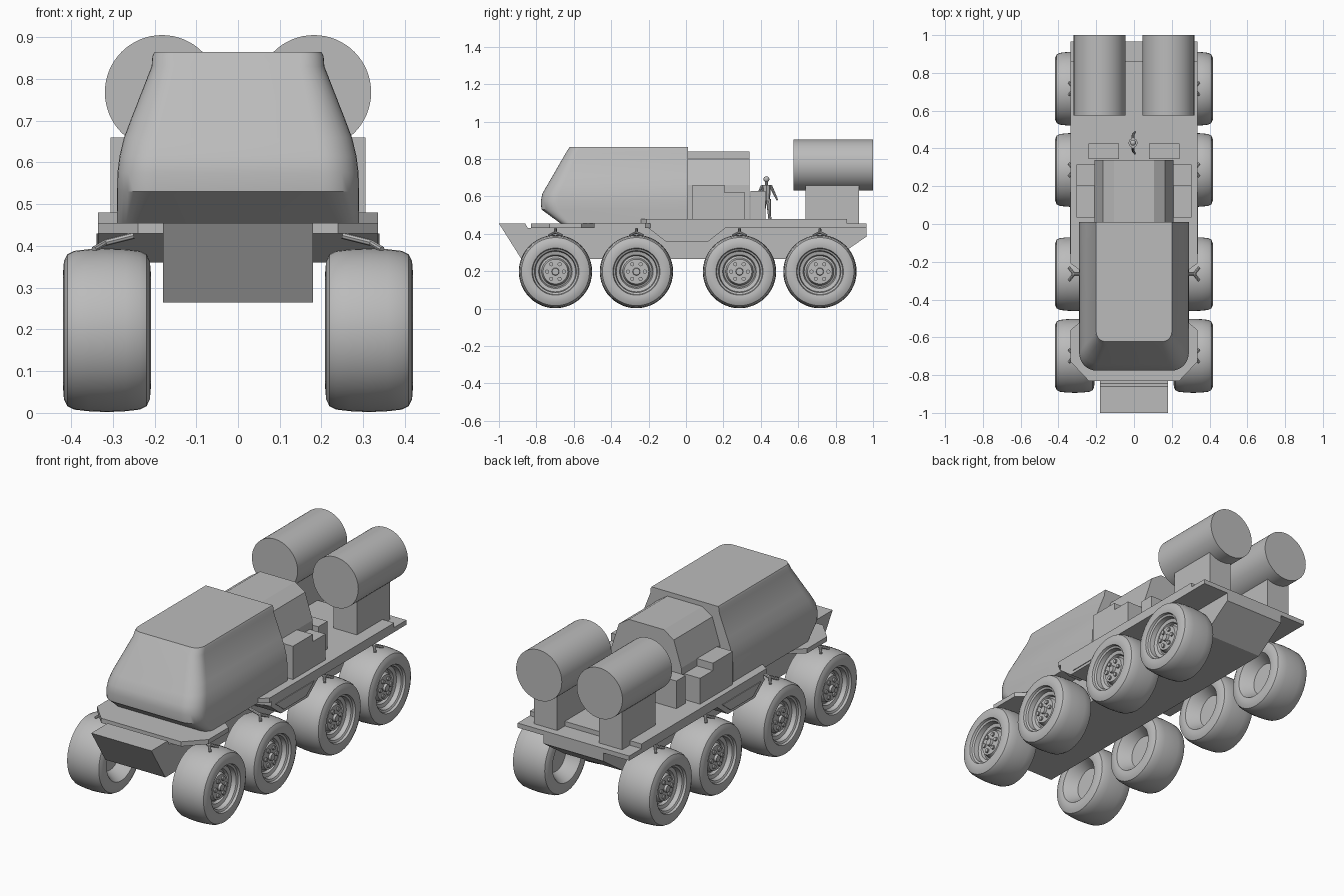
import bpy, bmesh, math
from mathutils import Vector, Matrix

cube = bpy.data.objects.get("Cube")
if cube:
    bpy.data.objects.remove(cube)

grey = bpy.data.materials.new("plain_grey")
grey.use_nodes = True
COLOUR = (0.5, 0.5, 0.5, 1)
grey.diffuse_color = COLOUR
grey.node_tree.nodes["Principled BSDF"].inputs["Base Color"].default_value = COLOUR


def finish(name, bm, smooth=False):
    bmesh.ops.remove_doubles(bm, verts=bm.verts, dist=0.0002)
    bmesh.ops.recalc_face_normals(bm, faces=bm.faces)
    mesh = bpy.data.meshes.new(name)
    bm.to_mesh(mesh)
    bm.free()
    mesh.materials.append(grey)
    obj = bpy.data.objects.new(name, mesh)
    bpy.context.collection.objects.link(obj)
    if smooth:
        bpy.ops.object.select_all(action='DESELECT')
        obj.select_set(True)
        bpy.context.view_layer.objects.active = obj
        bpy.ops.object.shade_smooth_by_angle(angle=math.radians(32))
    return obj


def loft(name, rings, smooth=False):
    """Skin a stack of equal-length rings and cap both ends."""
    bm = bmesh.new()
    rows = [[bm.verts.new(p) for p in ring] for ring in rings]
    n = len(rows[0])
    for a, b in zip(rows, rows[1:]):
        for i in range(n):
            j = (i + 1) % n
            bm.faces.new((a[i], a[j], b[j], b[i]))
    bm.faces.new(rows[0])
    bm.faces.new(rows[-1])
    return finish(name, bm, smooth)


def box(name, x, y, z):
    plan = [(x[0], y[0]), (x[1], y[0]), (x[1], y[1]), (x[0], y[1])]
    return slab(name, plan, *z)


def slab(name, plan, z0, z1):
    return loft(name, [[(x, y, z) for x, y in plan] for z in (z0, z1)])


def side_prism(name, profile, x0, x1):
    return loft(name, [[(x, y, z) for y, z in profile] for x in (x0, x1)])


def add_rod(bm, a, b, r0, r1=None, sides=8):
    a, b = Vector(a), Vector(b)
    turn = (b - a).to_track_quat('Z', 'Y').to_matrix().to_4x4()
    bmesh.ops.create_cone(bm, cap_ends=True, segments=sides, radius1=r0,
                          radius2=r0 if r1 is None else r1, depth=(b - a).length,
                          matrix=Matrix.Translation((a + b) / 2) @ turn)


def mirrored(plan):
    return plan + [(-x, y) for x, y in reversed(plan)]


# Hull with wedge bumper and sloping tail
side_prism("hull", [(-1, .455), (-.88, .265), (.79, .265), (.965, .385), (.965, .455),
                    (-.83, .455), (-.83, .43), (-.845, .43), (-.86, .455)], -.18, .18)

# Deck plates and front fender plate
slab("front_fender", mirrored([(.24, -.83), (.335, -.73), (.335, -.56), (.25, -.49)]), .43, .455)
slab("lower_deck", mirrored([(.25, -.22), (.335, -.19), (.335, .965)]), .43, .455)
slab("upper_deck", mirrored([(.25, -.27), (.335, -.21), (.335, .86)]), .455, .48)

# Cab: rounded plan outlines stacked by height
def cab_outline(z, w, front, r, back=.01, steps=8):
    pts = [(w, back, z)]
    for i in range(steps + 1):
        a = math.pi / 2 * i / steps
        pts.append((w - r + r * math.cos(a), front + r - r * math.sin(a), z))
    return pts + [(-x, y, z) for x, y, z in reversed(pts)]


loft("cab", [cab_outline(*level) for level in [
    (.455, .29, -.67, .05), (.53, .29, -.773, .09), (.575, .289, -.776, .09),
    (.615, .284, -.768, .09), (.66, .273, -.742, .085), (.71, .254, -.713, .08),
    (.83, .207, -.644, .06), (.855, .205, -.628, .055), (.865, .2, -.622, .05)]], smooth=True)

# Engine housing with chamfered roof
housing = mirrored([(.21, .48), (.21, .66), (.165, .8), (.105, .84)])
loft("engine_housing", [[(x, y, z) for x, z in housing] for y in (0, .34)])

# Cargo boxes, tanks and side sills on both sides
for side, label in ((1, "left"), (-1, "right")):
    def span(a, b):
        return sorted((side * a, side * b))

    box(label + "_tall_locker", span(.2, .305), (.035, .205), (.48, .66))
    box(label + "_low_locker", span(.2, .305), (.205, .315), (.48, .62))
    box(label + "_rear_locker", span(.08, .24), (.345, .425), (.48, .63))
    box(label + "_tank_pedestal", span(.125, .265), (.64, .925), (.455, .67))
    side_prism(label + "_side_sill", [(-.2, .43), (-.11, .36), (.12, .36), (.21, .43)],
               *span(.17, .335))
    side_prism(label + "_step_plate", [(-.16, .43), (-.09, .375), (.1, .375), (.17, .43)],
               *span(.335, .339))
    bm = bmesh.new()
    add_rod(bm, (side * .182, .575, .768), (side * .182, 1, .768), .137, sides=64)
    finish(label + "_tank", bm, smooth=True)

# Wheels: turned tyre and dished rim, with hub bolts
PROFILE = [(.07, 0), (.07, .085), (.02, .113), (.003, .125), (0, .14), (.002, .165),
           (.01, .182), (.026, .19), (.06, .194), (.105, .196), (.15, .194), (.184, .19),
           (.2, .182), (.208, .165), (.21, .14), (.207, .126), (.195, .122), (.19, .112),
           (.165, .108), (.16, .09), (.145, .084), (.15, .074), (.172, .066), (.174, 0)]
WHEEL_Y = (-.698, -.265, .286, .716)


def wheel(name, side, y):
    bm = bmesh.new()
    verts = [bm.verts.new((u, 0, r)) for u, r in PROFILE]
    edges = [bm.edges.new(pair) for pair in zip(verts, verts[1:])]
    bmesh.ops.spin(bm, geom=verts + edges, cent=(0, 0, 0), axis=(1, 0, 0),
                   angle=math.tau, steps=48, use_merge=True)
    for i in range(6):
        a = math.tau * i / 6
        c, s = .045 * math.cos(a), .045 * math.sin(a)
        add_rod(bm, (.165, c, s), (.182, c, s), .011, sides=10)
    add_rod(bm, (.165, 0, 0), (.186, 0, 0), .022, .018, sides=16)
    for v in bm.verts:
        v.co = (side * (v.co.x + .209), v.co.y + y, v.co.z + .198)
    finish(name, bm, smooth=True)


def bracket(name, side, y):
    bm = bmesh.new()
    knot = (side * .318, y, .408)
    add_rod(bm, (side * .25, y, .425), knot, .008)
    for dy in (-.035, .035):
        add_rod(bm, knot, (side * .345, y + dy, .392), .007)
    finish(name, bm)


for n, y in enumerate(WHEEL_Y, 1):
    for side, label in ((1, "left"), (-1, "right")):
        wheel(f"{label}_wheel_{n}", side, y)
        bracket(f"{label}_wheel_bracket_{n}", side, y)

# Standing crew figure on the deck
bm = bmesh.new()
CX, CY = -.005, .43
for s in (-1, 1):
    add_rod(bm, (CX, CY + s * .018, .48), (CX, CY + s * .011, .585), .008, .013)
    add_rod(bm, (CX, CY + s * .022, .658), (CX, CY + s * .042, .615), .008, .007)
    add_rod(bm, (CX, CY + s * .042, .615), (CX + .01, CY + s * .058, .58), .007, .005)
add_rod(bm, (CX, CY, .575), (CX, CY, .66), .018, .025)
add_rod(bm, (CX, CY, .655), (CX, CY, .685), .008)
bmesh.ops.create_uvsphere(bm, u_segments=12, v_segments=8, radius=.016,
                          matrix=Matrix.Translation((CX, CY, .692)))
finish("crew_figure", bm, smooth=True)
